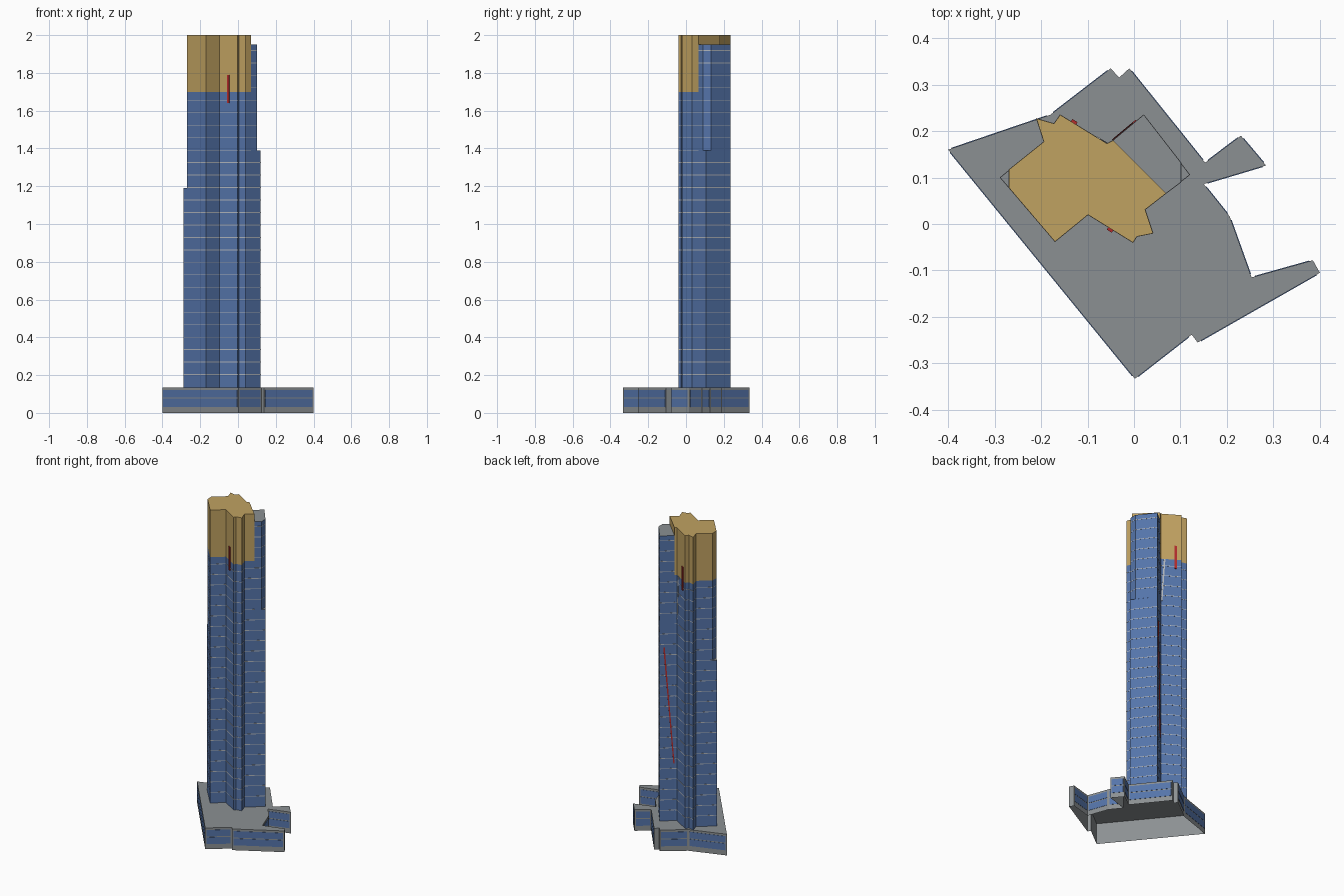
import bpy
from mathutils import Vector

cube = bpy.data.objects.get("Cube")
if cube:
    bpy.data.objects.remove(cube, do_unlink=True)


def material(name, rgb):
    m = bpy.data.materials.new(name)
    m.use_nodes = True
    m.diffuse_color = (*rgb, 1)
    m.node_tree.nodes["Principled BSDF"].inputs["Base Color"].default_value = (*rgb, 1)
    return m


BLUE = material("blue glass", (0.09, 0.175, 0.40))
GOLD = material("gold cladding", (0.53, 0.36, 0.12))
GREY = material("grey concrete", (0.26, 0.28, 0.29))
PALE = material("pale floor line", (0.45, 0.48, 0.52))
RED = material("red accent", (0.45, 0.025, 0.025))


def build(name, verts, faces, mats, slots=None):
    me = bpy.data.meshes.new(name)
    me.from_pydata(verts, [], faces)
    for m in mats:
        me.materials.append(m)
    if slots:
        for p, s in zip(me.polygons, slots):
            p.material_index = s
    ob = bpy.data.objects.new(name, me)
    bpy.context.collection.objects.link(ob)
    return ob


def prism(name, pts, z0, z1, wall, roof):
    """Open-bottomed prism on a clockwise plan."""
    n = len(pts)
    verts = [(x, y, z) for z in (z0, z1) for x, y in pts]
    faces = [((i + 1) % n, i, n + i, n + (i + 1) % n) for i in range(n)]
    faces.append(tuple(range(2 * n - 1, n - 1, -1)))
    build(name, verts, faces, [wall, roof], [0] * n + [1])


def edges(pts):
    return list(zip(pts, pts[1:] + pts[:1]))


class Plates:
    """Collects thin plates fixed to vertical walls."""

    def __init__(self):
        self.verts, self.faces = [], []

    def add(self, a, b, corners, out):
        # corners are (distance along wall 0-1, height)
        a, b = Vector((*a, 0)), Vector((*b, 0))
        d = b - a
        normal = Vector((-d.y, d.x, 0)).normalized()
        k = len(self.verts)
        for o in (0, out):
            for t, z in corners:
                self.verts.append(a + d * t + normal * o + Vector((0, 0, z)))
        self.faces.append((k + 7, k + 6, k + 5, k + 4))
        for i in range(4):
            j = (i + 1) % 4
            self.faces.append((k + i, k + 4 + i, k + 4 + j, k + j))

    def finish(self, name, mat):
        build(name, self.verts, self.faces, [mat])


def rect(t0, t1, z0, z1):
    return [(t0, z0), (t1, z0), (t1, z1), (t0, z1)]


# Plans, all clockwise
podium = [(-.40, .16), (-.18, .235), (-.05, .335), (-.032, .315), (-.01, .335),
          (.153, .132), (.23, .19), (.284, .126), (.15, .086), (.206, .016),
          (.253, -.115), (.385, -.078), (.40, -.105), (.137, -.255),
          (.124, -.238), (.002, -.333)]
tower = [(-.21, .227), (-.172, .216), (-.159, .235), (-.058, .173), (-.045, .18),
         (.069, .066), (.024, .031), (.041, -.02), (.006, -.027), (-.002, -.04),
         (-.099, .02), (-.17, -.038), (-.269, .078), (-.269, .117), (-.194, .177)]
tower_low = tower[:12] + [(-.288, .1)] + tower[14:]
wing_low = [(-.045, .18), (.021, .235), (.12, .106), (.069, .066)]
wing_high = [(-.045, .18), (.021, .235), (.101, .132), (.101, .09), (.069, .066)]
BASE, NOTCH, STEP, CROWN, WING, TOP = .135, 1.19, 1.39, 1.70, 1.95, 2.0

# Podium with two window bands on each long wall
prism("podium", podium, 0, BASE, GREY, GREY)
windows = Plates()
for a, b in edges(podium):
    length = (Vector(b) - Vector(a)).length
    if length > .05:
        m = .008 / length
        for z0, z1 in ((.032, .075), (.081, .122)):
            windows.add(a, b, rect(m, 1 - m, z0, z1), .0015)
windows.finish("podium_windows", BLUE)

# Tower sections with floor lines
lines = Plates()
for name, plan, z0, z1 in (("tower_lower", tower_low, BASE, NOTCH),
                           ("tower_upper", tower, NOTCH, CROWN),
                           ("wing_lower", wing_low, BASE, STEP),
                           ("wing_upper", wing_high, STEP, WING)):
    prism(name, plan, z0, z1, BLUE, GREY)
    for k in range(1, 28):
        z = BASE + .066 * k
        if z0 < z < z1 - .01:
            for a, b in edges(plan):
                lines.add(a, b, rect(0, 1, z, z + .004), .0008)

# Slanted pale line on the back wall below the crown
lines.add(tower[2], tower[3], [(.93, 1.42), (1, 1.42), (.86, 1.70), (.78, 1.70)], .002)
lines.finish("floor_lines", PALE)

# Crown
prism("crown", tower, CROWN, TOP, GOLD, GOLD)

# Red fins on the front and back, and the slanted strip on the wing
fins = Plates()
fins.add(tower[9], tower[10], rect(.44, .55, 1.64, 1.79), .006)
fins.add(tower[2], tower[3], rect(.23, .34, 1.64, 1.79), .006)
fins.add(wing_low[0], wing_low[1], [(0, .50), (.08, .50), (.76, 1.24), (.66, 1.24)], .003)
fins.finish("red_fins", RED)
